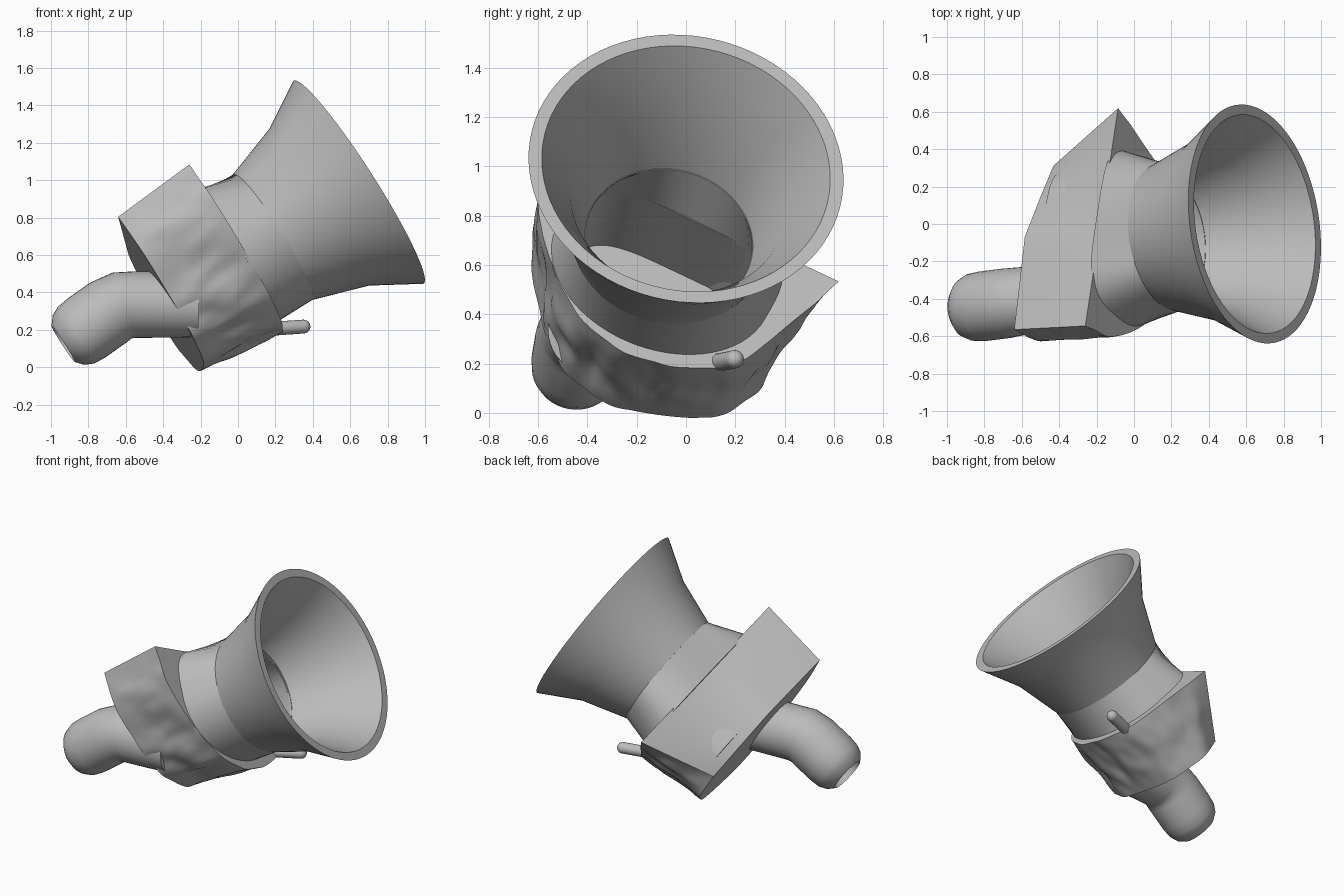
import bpy, bmesh, math
from mathutils import Vector, noise

cube = bpy.data.objects.get("Cube")
if cube:
    bpy.data.objects.remove(cube, do_unlink=True)

grey = bpy.data.materials.new("plain grey")
grey.use_nodes = True
COLOUR = (0.5, 0.5, 0.5, 1)
grey.diffuse_color = COLOUR
grey.node_tree.nodes["Principled BSDF"].inputs["Base Color"].default_value = COLOUR

# Tilted frame shared by horn, throat and collar: origin at the rim centre
ORIGIN = Vector((0.645, 0, 0.99))
AXIS = Vector((0.834, 0.128, 0.535)).normalized()
SIDE = Vector((0.123, 0.894, -0.432))
SIDE = (SIDE - AXIS * SIDE.dot(AXIS)).normalized()
UP = AXIS.cross(SIDE)


def place(a, b, t):
    return ORIGIN + SIDE * a + UP * b + AXIS * t


def loft(name, rings, wrap=False, caps=True, angle=35):
    """Skin a list of equal-length rings into one smooth object."""
    bm = bmesh.new()
    rows = [[bm.verts.new(p) for p in ring] for ring in rings]
    pairs = list(zip(rows, rows[1:]))
    if wrap:
        pairs.append((rows[-1], rows[0]))
    for low, high in pairs:
        for i in range(len(low)):
            j = (i + 1) % len(low)
            bm.faces.new((low[i], low[j], high[j], high[i]))
    if caps and not wrap:
        bm.faces.new(rows[0])
        bm.faces.new(rows[-1])
    bmesh.ops.recalc_face_normals(bm, faces=bm.faces)
    mesh = bpy.data.meshes.new(name)
    bm.to_mesh(mesh)
    bm.free()
    mesh.materials.append(grey)
    obj = bpy.data.objects.new(name, mesh)
    bpy.context.collection.objects.link(obj)
    bpy.ops.object.select_all(action="DESELECT")
    obj.select_set(True)
    bpy.context.view_layer.objects.active = obj
    bpy.ops.object.shade_smooth_by_angle(angle=math.radians(angle))
    return obj


def arch_point(angle, wall=0.0):
    """Throat foot outline: squarish above, round below."""
    c, s = math.cos(angle), math.sin(angle)
    if s > 0:
        power, wide, tall = 4, 0.47 - wall, 0.345 - wall
    else:
        power, wide, tall = 2, 0.47 - wall, 0.375 - wall
    r = (abs(c / wide) ** power + abs(s / tall) ** power) ** (-1 / power)
    return r * c, r * s


SEGMENTS = 80
ANGLES = [math.tau * i / SEGMENTS for i in range(SEGMENTS)]


def circle(r, t):
    return [place(r * math.cos(a), r * math.sin(a), t) for a in ANGLES]


def arch(wall, t):
    return [place(*arch_point(a, wall), t) for a in ANGLES]


# Flared horn with a flat rim
horn_profile = [(0.644, 0), (0.497, -0.25), (0.397, -0.55),
                (0.34, -0.55), (0.44, -0.25), (0.59, 0)]
loft("horn", [circle(r, t) for r, t in horn_profile], wrap=True)

# Throat changing from a round neck to the arched foot
loft("throat", [circle(0.397, -0.54), arch(0, -0.79),
                arch(0.06, -0.79), circle(0.34, -0.54)], wrap=True)

# Rough half-round collar: flat on top, craggy underneath
FRONT = [(.65, .32), (.2, .32), (-.15, .32), (-.65, .32), (-.61, .08), (-.41, -.2),
         (-.2, -.375), (.04, -.435), (.25, -.4), (.46, -.26), (.57, .03)]
BACK = [(.44, .18), (.2, .26), (-.06, .34), (-.6, .31), (-.56, .06), (-.38, -.2),
        (-.2, -.35), (.04, -.4), (.27, -.31), (.43, -.22), (.54, 0)]
STEPS = 10
FLAT_END = 3 * STEPS


def outline(corners):
    points = []
    for i, corner in enumerate(corners):
        here, there = Vector(corner), Vector(corners[(i + 1) % len(corners)])
        points += [here.lerp(there, k / STEPS) for k in range(STEPS)]
    for _ in range(8):
        old = points[:]
        for i in range(FLAT_END + 1, len(points)):
            after = old[(i + 1) % len(old)]
            points[i] = (old[i - 1] + old[i] * 2 + after) / 4
    return points


front, back = outline(FRONT), outline(BACK)
T_FRONT, T_BACK, LEVELS = -0.775, -1.245, 24


def rough(p, i, t, f):
    """Push the underside in and out with stretched noise."""
    if i <= FLAT_END:
        return p
    edge = min(1, (i - FLAT_END) / 6, (len(front) - i) / 6)
    fade = 0.3 + 0.7 * math.sin(math.pi * f)
    bump = noise.noise(Vector((p.x * 6, p.y * 6, t * 3)))
    bump += 0.4 * noise.noise(Vector((p.x * 13, p.y * 13, t * 7)))
    return p + p.normalized() * 0.035 * bump * edge * fade


def chamber(t):
    return [place(*arch_point(math.atan2(p.y, p.x), 0.06), t) for p in front]


collar_rings = [chamber(-1.18), chamber(T_FRONT)]
for level in range(LEVELS + 1):
    f = level / LEVELS
    t = T_FRONT + (T_BACK - T_FRONT) * f
    section = [rough(a.lerp(b, f), i, t, f) for i, (a, b) in enumerate(zip(front, back))]
    collar_rings.append([place(p.x, p.y, t) for p in section])
loft("collar", collar_rings, angle=40)

# Bent outlet pipe with a rounded, open end
pipe_path = [((-0.22, -0.385, 0.335), 0.175), ((-0.55, -0.405, 0.335), 0.178),
             ((-0.62, -0.415, 0.33), 0.183), ((-0.69, -0.425, 0.295), 0.187),
             ((-0.81, -0.44, 0.21), 0.187), ((-0.865, -0.445, 0.172), 0.18),
             ((-0.905, -0.45, 0.146), 0.158), ((-0.935, -0.452, 0.125), 0.115),
             ((-0.80, -0.44, 0.215), 0.11)]


def pipe_ring(centre, direction, r, count=40):
    across = direction.cross(Vector((0, 1, 0))).normalized()
    beside = direction.cross(across).normalized()
    return [centre + across * r * math.cos(math.tau * i / count)
            + beside * r * math.sin(math.tau * i / count) for i in range(count)]


centres = [Vector(p) for p, _ in pipe_path]
pipe_rings = []
for i, (centre, (_, r)) in enumerate(zip(centres, pipe_path)):
    if i >= 4:
        heading = Vector((-0.84, -0.06, -0.54))
    else:
        heading = centres[i + 1] - centres[max(i - 1, 0)]
    pipe_rings.append(pipe_ring(centre, heading.normalized(), r))
loft("outlet_pipe", pipe_rings, angle=40)

# Small round-ended pin below the horn
pin_start, pin_end = Vector((0.1, 0.11, 0.2)), Vector((0.385, 0.21, 0.22))
pin_axis = (pin_end - pin_start).normalized()
R = 0.037
pin_rings = [pipe_ring(pin_start, pin_axis, R, 20)]
for k in range(6):
    bend = math.radians(k * 16)
    tip = pin_end - pin_axis * R * (1 - math.sin(bend))
    pin_rings.append(pipe_ring(tip, pin_axis, R * math.cos(bend), 20))
loft("pin", pin_rings)
